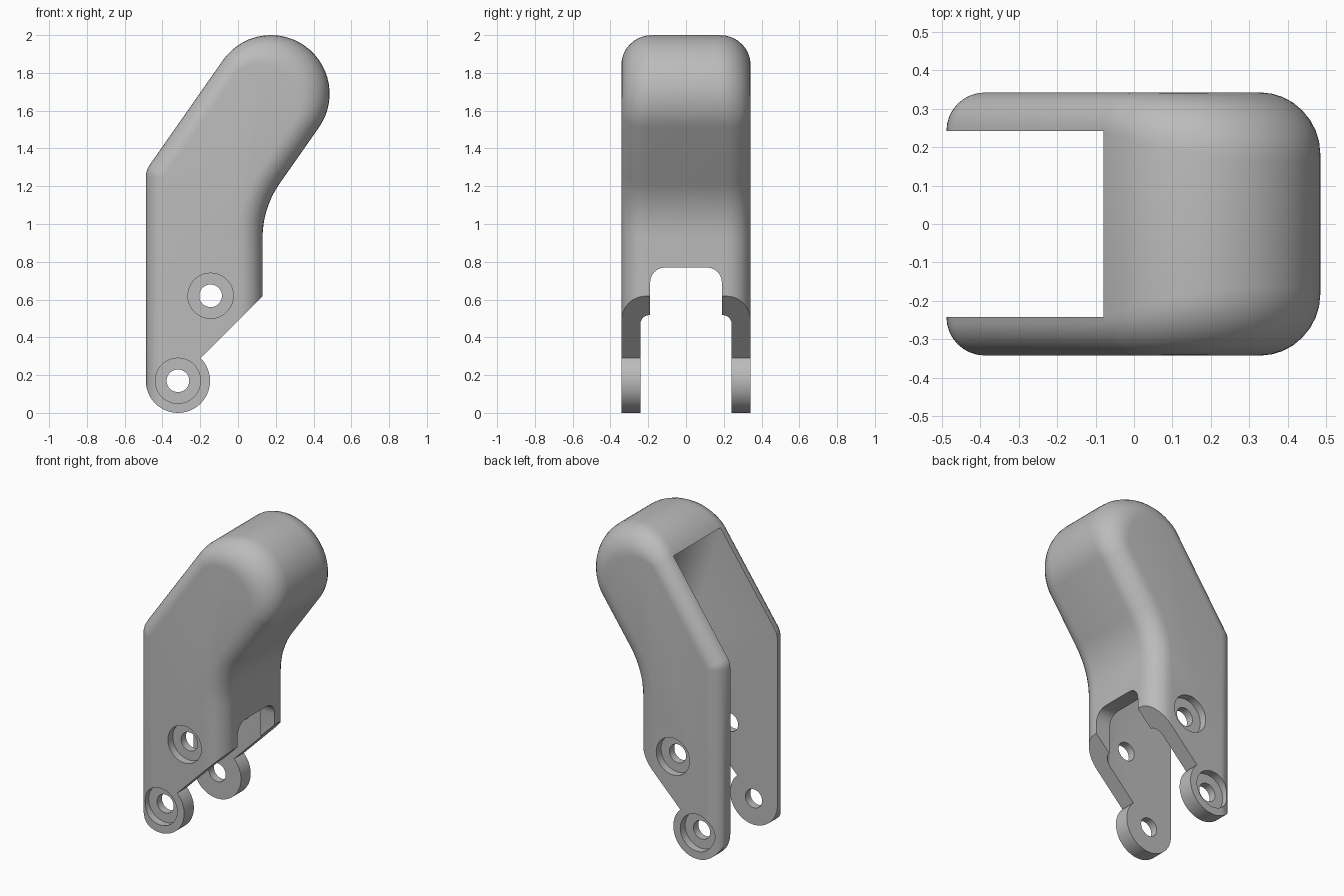
import bpy, bmesh
from math import sin, cos, pi, radians
from mathutils import Vector as V

cube = bpy.data.objects.get("Cube")
if cube:
    bpy.data.objects.remove(cube, do_unlink=True)

grey = bpy.data.materials.new("plain grey")
grey.use_nodes = True
tone = (0.5, 0.5, 0.5, 1)
grey.diffuse_color = tone
grey.node_tree.nodes["Principled BSDF"].inputs["Base Color"].default_value = tone


def arc(c, r, a0, a1, n):
    """Points on an arc, angles in degrees."""
    angles = [radians(a0 + (a1 - a0) * i / n) for i in range(n + 1)]
    return [V((c[0] + r * cos(a), c[1] + r * sin(a))) for a in angles]


def soft_corner(a, b, c, r, n=8):
    """Replace corner b of the path a-b-c by an arc of radius r."""
    a, b, c = V(a), V(b), V(c)
    u, w = (a - b).normalized(), (c - b).normalized()
    half = u.angle(w) / 2
    mid = (u + w).normalized()
    centre = b + mid * (r / sin(half))
    span = pi / 2 - half
    side = V((-mid.y, mid.x))
    sign = 1 if side.dot(u) > 0 else -1
    out = []
    for i in range(n + 1):
        t = span * (1 - 2 * i / n)
        out.append(centre + r * (-mid * cos(t) + sign * side * sin(t)))
    return out


def make_object(name, bm):
    bmesh.ops.remove_doubles(bm, verts=bm.verts, dist=1e-5)
    bmesh.ops.recalc_face_normals(bm, faces=bm.faces)
    mesh = bpy.data.meshes.new(name)
    bm.to_mesh(mesh)
    bm.free()
    mesh.materials.append(grey)
    ob = bpy.data.objects.new(name, mesh)
    bpy.context.collection.objects.link(ob)
    return ob


def pillow(name, pts, radii, y0, y1, steps=8):
    """Extrude an x-z outline (counter-clockwise) along y, rounding its rims."""
    n = len(pts)
    inward = []
    for i, p in enumerate(pts):
        d0 = (p - pts[i - 1]).normalized()
        d1 = (pts[(i + 1) % n] - p).normalized()
        n0, n1 = V((-d0.y, d0.x)), V((-d1.y, d1.x))
        m = (n0 + n1).normalized()
        inward.append(m / m.dot(n0))
    bm = bmesh.new()
    rows = []
    quarter = [pi / 2 * k / steps for k in range(steps + 1)] if max(radii) > 0 else [0]
    for end, s, angles in ((y1, 1, quarter[::-1]), (y0, -1, quarter)):
        for a in angles:
            row = []
            for p, m, r in zip(pts, inward, radii):
                q = p + m * r * (1 - cos(a))
                row.append(bm.verts.new((q.x, end - s * r * (1 - sin(a)), q.y)))
            rows.append(row)
    for r0, r1 in zip(rows, rows[1:]):
        for i in range(n):
            j = (i + 1) % n
            bm.faces.new((r0[i], r0[j], r1[j], r1[i]))
    bm.faces.new(rows[0])
    bm.faces.new(rows[-1][::-1])
    return make_object(name, bm)


def combine(target, cutter, mode="DIFFERENCE"):
    cutter.hide_render = True
    mod = target.modifiers.new("cut", "BOOLEAN")
    mod.operation, mod.solver, mod.object = mode, "EXACT", cutter
    bpy.context.view_layer.objects.active = target
    bpy.ops.object.modifier_apply(modifier=mod.name)
    bpy.data.objects.remove(cutter, do_unlink=True)


# Bent body with a round upper end and softened rims
LEFT, RIGHT, HALF = -0.488, 0.13, 0.342
CENTRE, R = V((0.175, 1.69)), 0.31
TILT = 55
along = V((cos(radians(TILT)), sin(radians(TILT))))
across = V((along.y, -along.x))
low, high = CENTRE + across * R, CENTRE - across * R


def at_x(p, x):
    return p + along * ((x - p.x) / along.x)


bend = soft_corner((RIGHT, 0), at_x(low, RIGHT), low, 0.5)
dome = arc(CENTRE, R, TILT - 90, TILT + 90, 28)
shoulder = soft_corner(high, at_x(high, LEFT), (LEFT, 0), 0.11, 4)
outline = [V((LEFT, -0.4)), V((RIGHT, -0.4))] + bend + dome + shoulder
radii = [0.1, 0.13] + [0.13] * len(bend)
for i in range(len(dome)):
    t = i / (len(dome) - 1)
    radii.append(0.13 - 0.03 * t + 0.065 * sin(pi * t))
radii += [0.1] * len(shoulder)
body = pillow("finger_shell", outline, radii, -HALF, HALF)

# Lower edge: sloped cut running into round hinge ears
EAR, EAR_R = (-0.318, 0.17), 0.17
edge = [V((-0.7, 2.3)), V((-0.7, 0.17))] + arc(EAR, EAR_R, 180, 405, 36)
edge += [V((0.7, 1.19)), V((0.7, 2.3))]
combine(body, pillow("lower_trim", edge, [0] * len(edge), -0.6, 0.6), "INTERSECT")

# Open channel between the two side walls
WALL = 0.1
inner = low - across * WALL
floor_x = RIGHT - WALL
inner_bend = soft_corner((floor_x, 0), at_x(inner, floor_x), inner, 0.6)
channel = [V((-1, -0.5)), V((floor_x, -0.5))] + inner_bend
channel += [inner, inner - across * 0.06, high - across * 0.5, V((-1, 1.5))]
soft = [0, 0.05] + [0.05] * len(inner_bend) + [0.05, 0, 0, 0]
combine(body, pillow("channel_cutter", channel, soft, -0.242, 0.242, 5))

# Rounded notch at the foot of the closed wall
bm = bmesh.new()
corner = arc((0.11, 0.69), 0.08, 0, 90, 6)
notch = [V((0.19, -0.3))] + corner
notch += [V((-p.x, p.y)) for p in reversed(notch)]
face = bm.faces.new([bm.verts.new((-0.03, p.x, p.y)) for p in notch])
ext = bmesh.ops.extrude_face_region(bm, geom=[face])
bmesh.ops.translate(bm, vec=(0.4, 0, 0),
                    verts=[g for g in ext["geom"] if isinstance(g, bmesh.types.BMVert)])
combine(body, make_object("notch_cutter", bm))

# Pin holes with counterbores on both outer sides
for spot in (EAR, (-0.145, 0.62)):
    ring = arc(spot, 0.06, 0, 350, 35)
    combine(body, pillow("pin_cutter", ring, [0] * len(ring), -0.6, 0.6))
    for s in (-1, 1):
        ring = arc(spot, 0.12, 0, 350, 35)
        y0, y1 = sorted((s * (HALF - 0.05), s * 0.6))
        combine(body, pillow("counterbore_cutter", ring, [0] * len(ring), y0, y1))

bpy.ops.object.select_all(action="DESELECT")
body.select_set(True)
bpy.context.view_layer.objects.active = body
bpy.ops.object.shade_smooth_by_angle(angle=radians(30))
